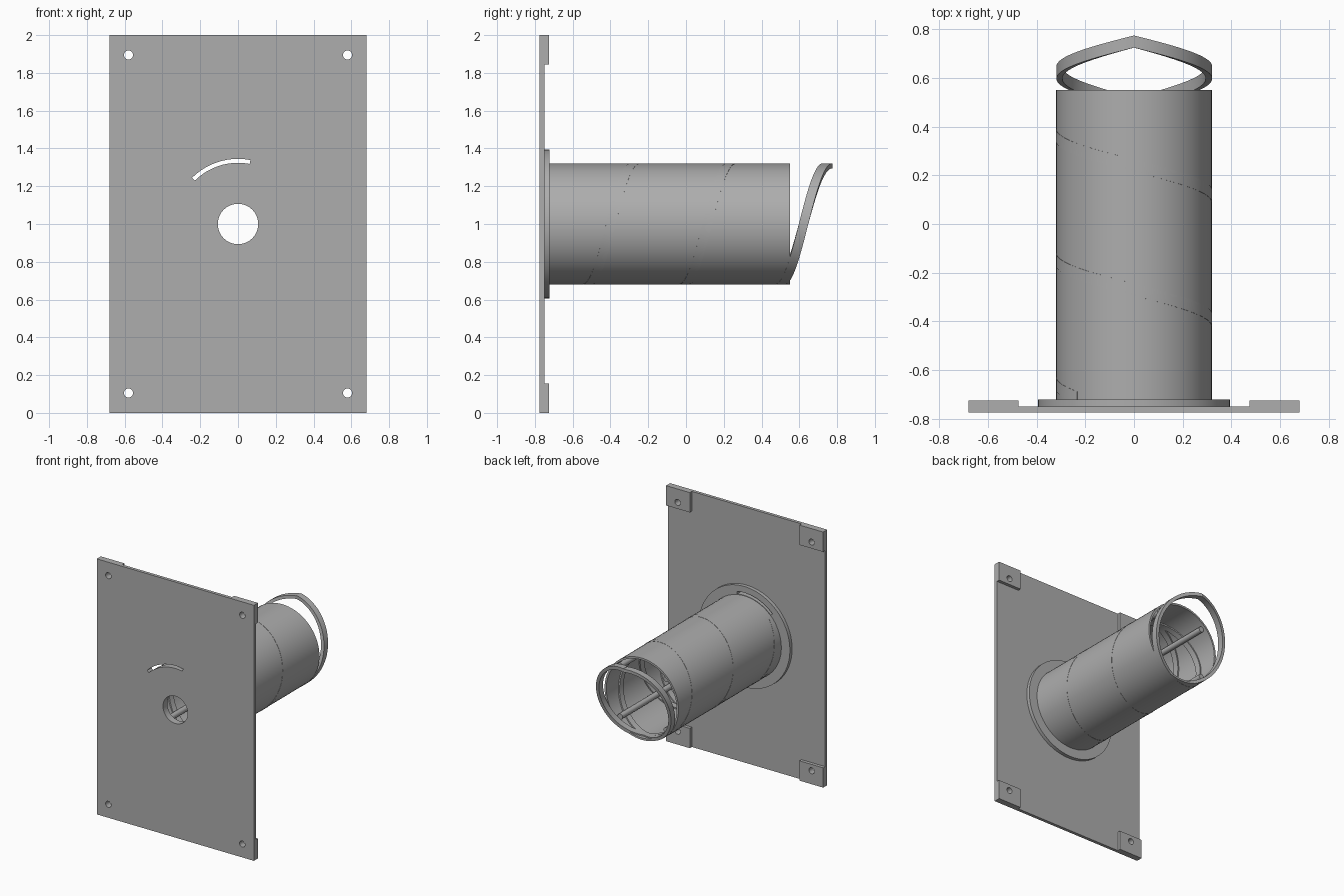
import bpy, bmesh
from math import cos, sin, pi, radians
from mathutils import Matrix, Vector

cube = bpy.data.objects.get("Cube")
if cube:
    bpy.data.objects.remove(cube, do_unlink=True)

grey = bpy.data.materials.new("plain grey")
grey.use_nodes = True
colour = (0.42, 0.42, 0.42, 1)
grey.diffuse_color = colour
grey.node_tree.nodes["Principled BSDF"].inputs["Base Color"].default_value = colour

AXIS_Z = 1.0      # height of the tube axis
FRONT = -0.775    # front of the plate
BACK = -0.75      # back of the plate
FLANGE = -0.722   # back of the flange


def finish(name, bm, smooth=False):
    bmesh.ops.recalc_face_normals(bm, faces=bm.faces)
    mesh = bpy.data.meshes.new(name)
    bm.to_mesh(mesh)
    bm.free()
    mesh.materials.append(grey)
    ob = bpy.data.objects.new(name, mesh)
    bpy.context.collection.objects.link(ob)
    if smooth:
        bpy.ops.object.select_all(action='DESELECT')
        ob.select_set(True)
        bpy.context.view_layer.objects.active = ob
        bpy.ops.object.shade_smooth_by_angle(angle=radians(30))
    return ob


def box(name, lo, hi):
    lo, hi = Vector(lo), Vector(hi)
    bm = bmesh.new()
    bmesh.ops.create_cube(bm, size=1, matrix=Matrix.Translation((lo + hi) / 2)
                          @ Matrix.Diagonal((*(hi - lo), 1)))
    return finish(name, bm)


def rod(name, x, z, r, y0, y1, segments=24, smooth=False):
    """Cylinder lying along y."""
    bm = bmesh.new()
    place = Matrix.Translation((x, (y0 + y1) / 2, z)) @ Matrix.Rotation(pi / 2, 4, 'X')
    bmesh.ops.create_cone(bm, cap_ends=True, segments=segments, radius1=r, radius2=r,
                          depth=y1 - y0, matrix=place)
    return finish(name, bm, smooth)


def sweep(name, r0, r1, y0, y1, start=0, turns=1, pitch=0, hand=1, steps=72,
          closed=False, smooth=True):
    """Rectangle swept round the tube axis, climbing by pitch each turn."""
    bm = bmesh.new()
    count = max(4, round(steps * turns))
    rings = []
    for i in range(count if closed else count + 1):
        t = turns * i / count
        a = start + 2 * pi * t
        rings.append([bm.verts.new((hand * r * cos(a), y + pitch * t, AXIS_Z + r * sin(a)))
                      for r, y in ((r0, y0), (r1, y0), (r1, y1), (r0, y1))])
    pairs = list(zip(rings, rings[1:]))
    if closed:
        pairs.append((rings[-1], rings[0]))
    else:
        bm.faces.new(rings[0])
        bm.faces.new(rings[-1])
    for a, b in pairs:
        for j in range(4):
            k = (j + 1) % 4
            bm.faces.new((a[j], a[k], b[k], b[j]))
    return finish(name, bm, smooth)


def cut(ob, cutters):
    """Subtract the cutters from ob and keep the plain result."""
    for c in cutters:
        c.hide_render = True
        mod = ob.modifiers.new("cut", 'BOOLEAN')
        mod.operation = 'DIFFERENCE'
        mod.solver = 'EXACT'
        mod.object = c
    deps = bpy.context.evaluated_depsgraph_get()
    mesh = bpy.data.meshes.new_from_object(ob.evaluated_get(deps))
    ob.modifiers.clear()
    ob.data = mesh


# Mounting plate, corner pads and flange
plate = box("mounting_plate", (-0.68, FRONT, 0), (0.68, BACK, 2))
flange = sweep("flange", 0.107, 0.394, BACK, FLANGE, closed=True)
corner_holes = []
for side, sx in (("left", 1), ("right", -1)):
    for level, sz in (("top", 1), ("bottom", -1)):
        xs = sorted((sx * 0.475, sx * 0.68))
        zs = sorted((1 + sz * 0.845, 1 + sz))
        pad = box(f"{level}_{side}_pad", (xs[0], BACK, zs[0]), (xs[1], -0.725, zs[1]))
        hole = rod("hole_cutter", sx * 0.58, 1 + sz * 0.895, 0.024, -0.8, -0.7)
        cut(pad, [hole])
        corner_holes.append(hole)

# Centre opening and curved slot
opening = rod("opening_cutter", 0, AXIS_Z, 0.107, -0.8, -0.7, 72)
slot = sweep("slot_cutter", 0.324, 0.345, -0.8, -0.7, radians(79), 56 / 360,
             smooth=False)
cut(plate, corner_holes + [opening, slot])
cut(flange, [slot])
for helper in corner_holes + [opening, slot]:
    bpy.data.objects.remove(helper, do_unlink=True)

# Tube
sweep("tube", 0.305, 0.32, FLANGE, 0.55, closed=True)

# Two opposed spiral bands meeting above the open end
TURNS, PITCH, END = 2.87, 0.51, 0.75
first = END - TURNS * PITCH
for name, hand, outer in (("spiral_band", 1, 0.3215), ("opposed_spiral_band", -1, 0.319)):
    sweep(name, 0.295, outer, first - 0.025, first + 0.025,
          pi / 2 - 2 * pi * TURNS, TURNS, PITCH, hand)

# Long rods along the inside wall
for i in range(4):
    a = pi / 4 + i * pi / 2
    rod(f"inner_rod_{i + 1}", 0.282 * cos(a), AXIS_Z + 0.282 * sin(a), 0.022,
        FLANGE, 0.53, smooth=True)
